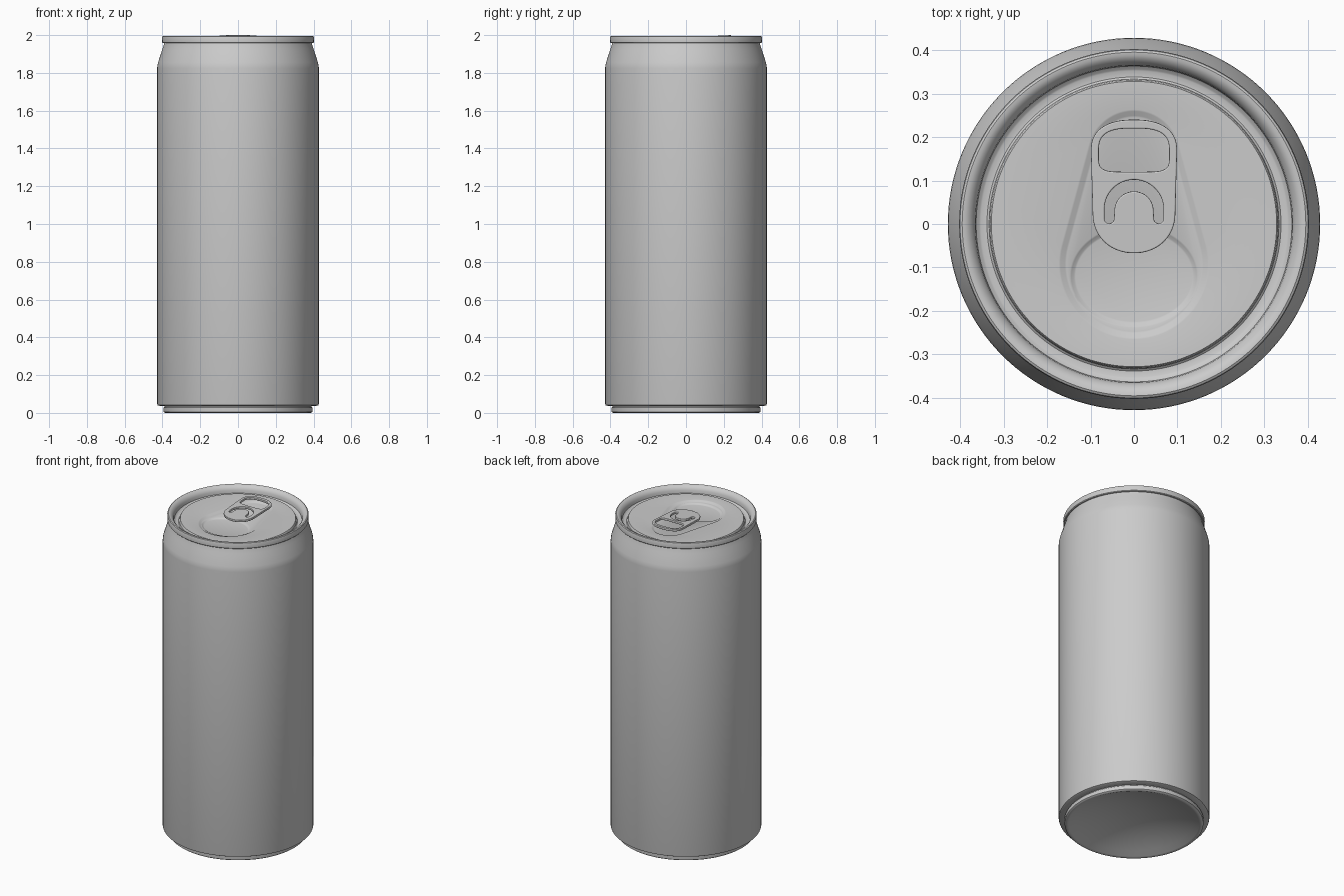
import bpy, bmesh, math
from math import sin, cos, pi

if "Cube" in bpy.data.objects:
    bpy.data.objects.remove(bpy.data.objects["Cube"])

N = 128
ANGLES = [2 * pi * i / N for i in range(N)]


def circle(r, z):
    return [(r * cos(t), r * sin(t), z) for t in ANGLES]


def ellipse(rx, ry, cy, z):
    return [(rx * cos(t), cy + ry * sin(t), z) for t in ANGLES]


def teardrop(grow, z):
    # hull of a large circle at the mouth and a small one at the finger well
    ya, ra, yb, rb = -0.092, 0.165, 0.155, 0.100
    split = (ra - rb) / (yb - ya)
    pts = []
    for t in ANGLES:
        cy, r = (yb, rb) if sin(t) > split else (ya, ra)
        r += grow
        pts.append((r * cos(t), cy + r * sin(t), z))
    return pts


def finish(ob, angle=35):
    bpy.ops.object.select_all(action='DESELECT')
    ob.select_set(True)
    bpy.context.view_layer.objects.active = ob
    bpy.ops.object.shade_smooth_by_angle(angle=math.radians(angle))


def loft(name, rings, cap_start=False, cap_end=False):
    bm = bmesh.new()
    loops = [[bm.verts.new(p) for p in ring] for ring in rings]
    for a, b in zip(loops, loops[1:]):
        for i in range(N):
            j = (i + 1) % N
            bm.faces.new((a[i], a[j], b[j], b[i]))
    if cap_start:
        bm.faces.new(loops[0][::-1])
    if cap_end:
        bm.faces.new(loops[-1])
    me = bpy.data.meshes.new(name)
    bm.to_mesh(me)
    bm.free()
    ob = bpy.data.objects.new(name, me)
    bpy.context.collection.objects.link(ob)
    finish(ob)
    return ob


# Can body: concave base, stand ring, wall and tapered shoulder
dome = [(0.37 * k / 10, 0.08 * (1 - (k / 10) ** 2) + 0.003) for k in range(1, 11)]
body = dome + [(0.378, 0.0), (0.388, 0.001), (0.394, 0.006), (0.395, 0.028),
               (0.389, 0.033), (0.389, 0.036), (0.420, 0.038), (0.426, 0.041),
               (0.428, 0.048), (0.428, 1.825), (0.4265, 1.840), (0.423, 1.856),
               (0.409, 1.900), (0.400, 1.928), (0.394, 1.945), (0.390, 1.962)]
loft("can_body", [circle(r, z) for r, z in body], cap_start=True)

# Seamed rim and countersink groove
rim = [(0.389, 1.957), (0.397, 1.957), (0.401, 1.961), (0.402, 1.988),
       (0.400, 1.993), (0.395, 1.996), (0.387, 1.995), (0.378, 1.990),
       (0.370, 1.981), (0.365, 1.970), (0.363, 1.952), (0.356, 1.946),
       (0.352, 1.944), (0.338, 1.944), (0.333, 1.948), (0.331, 1.961), (0.328, 1.965)]
loft("top_rim", [circle(r, z) for r, z in rim])

# Lid panel with teardrop recess and deeper drinking mouth
loft("lid_panel", [
    circle(0.328, 1.965),
    teardrop(0.008, 1.965), teardrop(0.004, 1.964), teardrop(-0.006, 1.957),
    teardrop(-0.010, 1.956),
    ellipse(0.148, 0.118, -0.120, 1.956), ellipse(0.144, 0.114, -0.120, 1.954),
    ellipse(0.138, 0.108, -0.120, 1.949), ellipse(0.134, 0.104, -0.120, 1.948),
], cap_end=True)


# Pull tab: rounded plate with finger hole and arched slot
def squircle(rx, ry, cy, t, power):
    c, s = cos(t), sin(t)
    e = 2 / power
    return (rx * math.copysign(abs(c) ** e, c), cy + ry * math.copysign(abs(s) ** e, s))


def arc(cx, cy, r, a0, a1, n):
    return [(cx + r * cos(a0 + (a1 - a0) * k / n), cy + r * sin(a0 + (a1 - a0) * k / n))
            for k in range(n + 1)]


half = [pi * k / 40 for k in range(41)]
outline = [squircle(0.099, 0.072, 0.168, t, 2.4) for t in half]
outline += [squircle(0.095, 0.092, 0.025, t + pi, 2.1) for t in half]
hole = [squircle(0.081, 0.055, 0.165, t, 3.0) for t in half]
hole += [squircle(0.081, 0.045, 0.165, t + pi, 5.0) for t in half]
slot = arc(0, 0.034, 0.068, 0, pi, 28) + arc(-0.057, 0.012, 0.011, pi, 2 * pi, 10)
slot += arc(0, 0.030, 0.045, pi, 0, 28) + arc(0.057, 0.012, 0.011, pi, 2 * pi, 10)

cu = bpy.data.curves.new("pull_tab", 'CURVE')
cu.dimensions = '2D'
cu.fill_mode = 'BOTH'
cu.extrude = 0.004
cu.bevel_depth = 0.003
cu.bevel_resolution = 2
cu.offset = -0.003
for pts in (outline, hole, slot):
    sp = cu.splines.new('POLY')
    sp.points.add(len(pts) - 1)
    for p, (x, y) in zip(sp.points, pts):
        p.co = (x, y, 0, 1)
    sp.use_cyclic_u = True
tab = bpy.data.objects.new("pull_tab", cu)
bpy.context.collection.objects.link(tab)
tab.location = (0, 0, 1.9815)
tab.rotation_euler = (0.048, 0, 0)
bpy.ops.object.select_all(action='DESELECT')
tab.select_set(True)
bpy.context.view_layer.objects.active = tab
bpy.ops.object.convert(target='MESH')
finish(bpy.context.view_layer.objects.active, 40)

# Rivet holding the tab to the lid
loft("rivet", [ellipse(0.026, 0.026, 0.025, z) for z in (1.954, 1.984)], cap_end=True)
